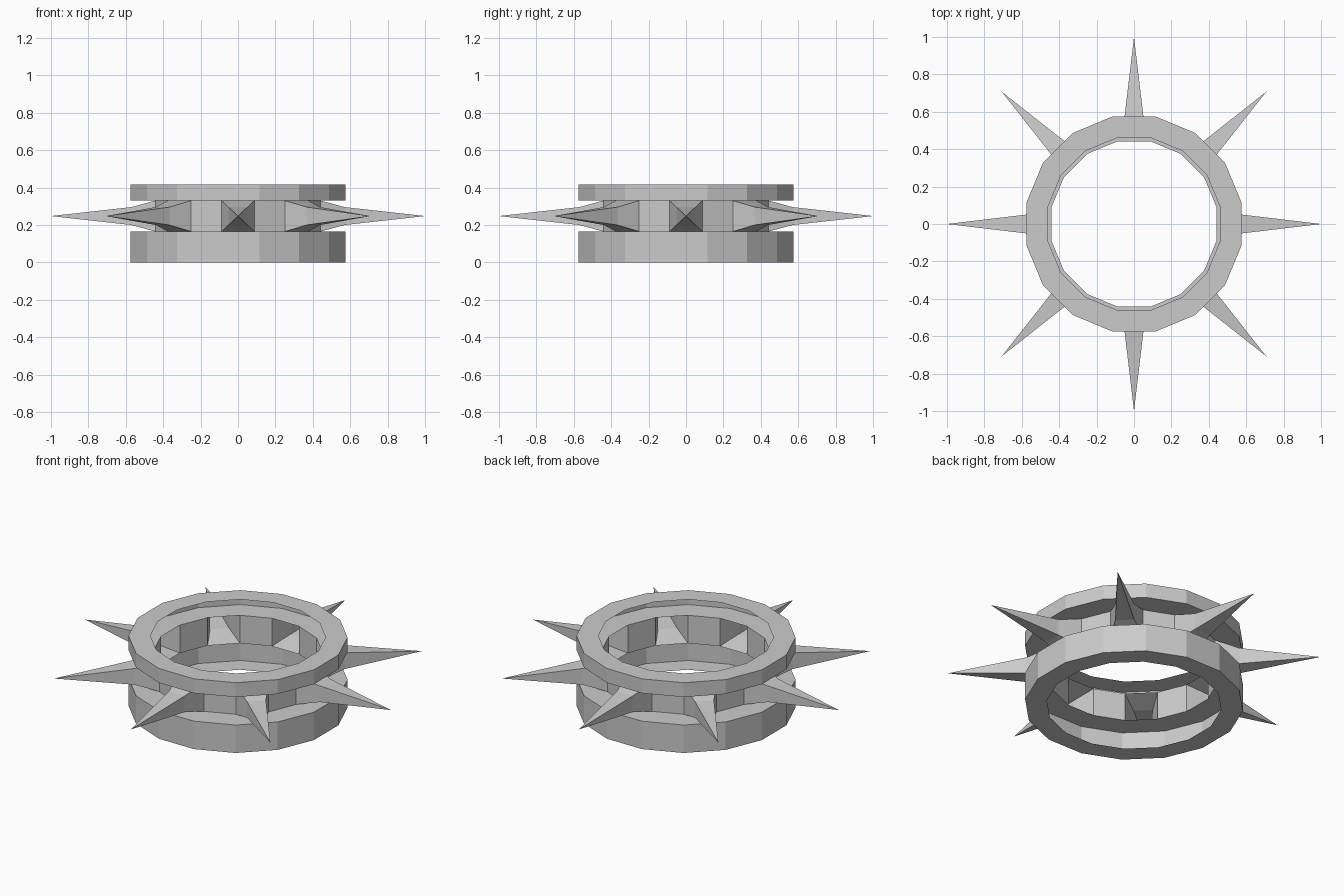
import bpy
import bmesh
from math import pi, cos, sin
from mathutils import Matrix, Vector

SIDES = 16
STEP = 2 * pi / SIDES
LOW, HIGH, TOP = 0.165, 0.33, 0.415      # channel bottom, channel top, full height
MID = (LOW + HIGH) / 2
OUTER, INNER, NECK = 0.575, 0.46, 0.442  # distances from axis to flat sides

cube = bpy.data.objects.get("Cube")
if cube:
    bpy.data.objects.remove(cube)

steel = bpy.data.materials.new("grey steel")
steel.use_nodes = True
steel.diffuse_color = (0.6, 0.6, 0.6, 1)
steel.node_tree.nodes["Principled BSDF"].inputs["Base Color"].default_value = (0.6, 0.6, 0.6, 1)


def finish(name, bm):
    bmesh.ops.remove_doubles(bm, verts=bm.verts, dist=0.0001)
    mesh = bpy.data.meshes.new(name)
    bm.to_mesh(mesh)
    bm.free()
    mesh.materials.append(steel)
    obj = bpy.data.objects.new(name, mesh)
    bpy.context.collection.objects.link(obj)
    return obj


def sweep(name, profile, sides=range(SIDES)):
    """Sweep an open profile of (flat distance, height), listed upwards on the outside."""
    bm = bmesh.new()

    def corner(point, i):
        radius = point[0] / cos(STEP / 2)
        angle = (i - 0.5) * STEP
        return bm.verts.new((radius * cos(angle), radius * sin(angle), point[1]))

    for i in sides:
        for a, b in zip(profile, profile[1:]):
            bm.faces.new((corner(a, i), corner(a, i + 1), corner(b, i + 1), corner(b, i)))
    return finish(name, bm)


# Hollow rims, open towards the inside
sweep("lower_rim", [(INNER, 0), (OUTER, 0), (OUTER, LOW), (NECK, LOW)])
sweep("upper_rim", [(NECK, HIGH), (OUTER, HIGH), (OUTER, TOP), (INNER, TOP)])

# Recessed wall panels between the spikes
sweep("neck_panels", [(NECK, LOW), (NECK, HIGH)], range(1, SIDES, 2))


# Hollow spikes: square base, narrower square, then a point
def spike(name, angle):
    bm = bmesh.new()
    half_base = NECK * sin(STEP / 2) / cos(STEP / 2)
    rings = []
    for dist, w, h in ((NECK, half_base, (HIGH - LOW) / 2), (0.57, 0.051, 0.048)):
        rings.append([bm.verts.new((dist, y * w, MID + z * h))
                      for y, z in ((-1, -1), (1, -1), (1, 1), (-1, 1))])
    tip = bm.verts.new(Vector((1, 0, MID)))
    base, waist = rings
    for i in range(4):
        j = (i + 1) % 4
        bm.faces.new((base[j], base[i], waist[i], waist[j]))
        bm.faces.new((waist[j], waist[i], tip))
    bmesh.ops.recalc_face_normals(bm, faces=bm.faces)
    bm.transform(Matrix.Rotation(angle, 4, "Z"))
    finish(name, bm)


for k in range(SIDES // 2):
    spike(f"spike_{k + 1}", k * 2 * STEP)
